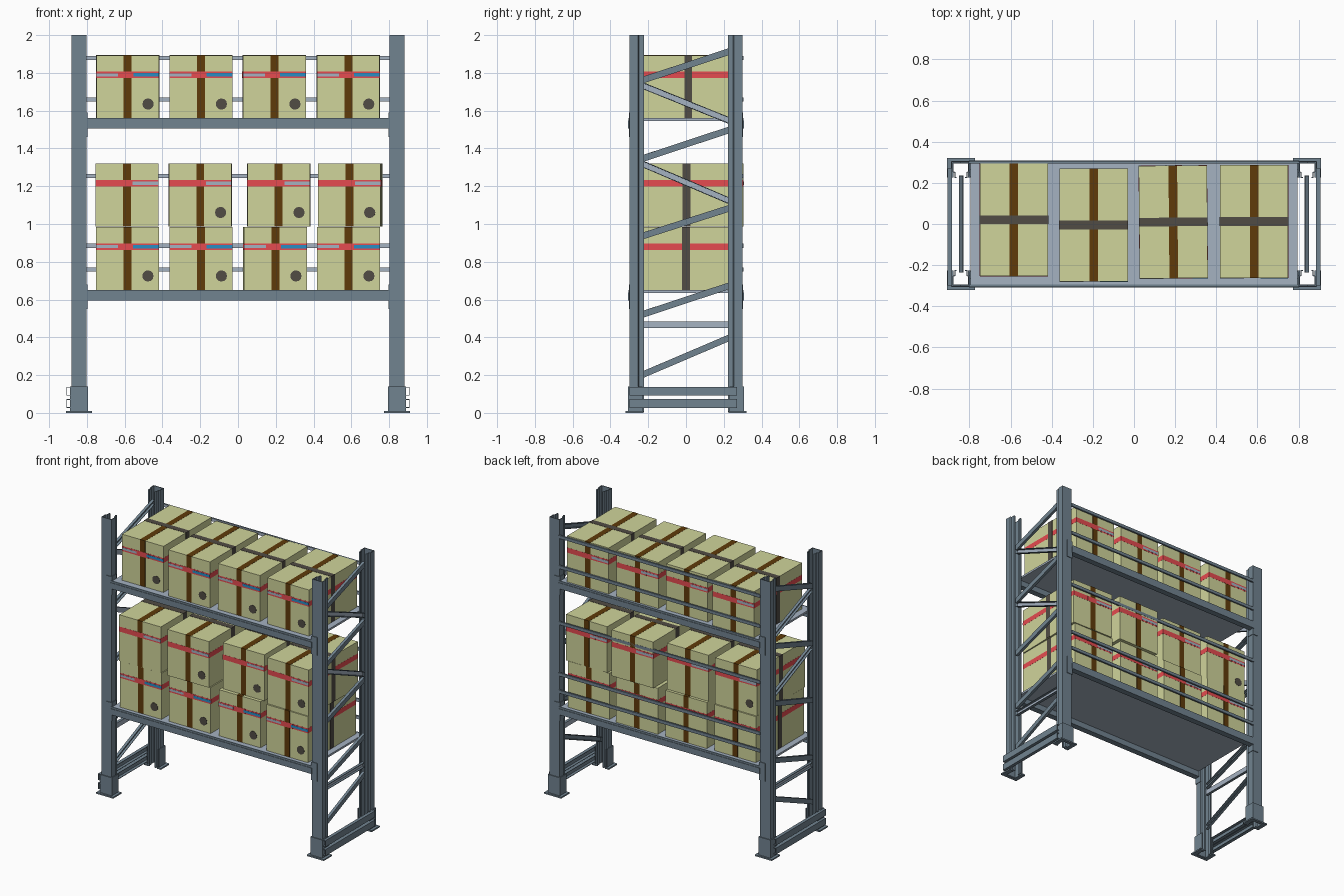
import bpy, bmesh, math
from mathutils import Matrix, Vector

if "Cube" in bpy.data.objects:
    bpy.data.objects.remove(bpy.data.objects["Cube"])


def mat(name, rgb):
    m = bpy.data.materials.new(name)
    m.diffuse_color = (*rgb, 1)
    m.use_nodes = True
    m.node_tree.nodes["Principled BSDF"].inputs["Base Color"].default_value = m.diffuse_color
    return m


STEEL = mat("dark_steel", (0.166, 0.228, 0.280))
LIGHT = mat("light_steel", (0.375, 0.445, 0.535))
CARD = mat("cardboard", (0.630, 0.660, 0.328))
BROWN = mat("brown_tape", (0.115, 0.043, 0.003))
DARK = mat("dark_strap", (0.082, 0.072, 0.058))
RED = mat("red_band", (0.790, 0.070, 0.080))
BLUE = mat("blue_label", (0.022, 0.270, 0.560))


def finish(bm, name, mats, matrix=None):
    me = bpy.data.meshes.new(name)
    bmesh.ops.recalc_face_normals(bm, faces=bm.faces)
    bm.to_mesh(me)
    bm.free()
    for m in mats:
        me.materials.append(m)
    ob = bpy.data.objects.new(name, me)
    if matrix:
        ob.matrix_world = matrix
    bpy.context.collection.objects.link(ob)
    return ob


def add_box(bm, x, y, z, idx=0):
    """Box from three (min, max) ranges."""
    lo, hi = Vector((x[0], y[0], z[0])), Vector((x[1], y[1], z[1]))
    size = hi - lo
    m = Matrix.Translation((lo + hi) / 2) @ Matrix.Diagonal((*[abs(s) for s in size], 1))
    vs = bmesh.ops.create_cube(bm, size=1, matrix=m)["verts"]
    for f in {f for v in vs for f in v.link_faces}:
        f.material_index = idx


def box(name, x, y, z, mats=(STEEL,), rule=None):
    bm = bmesh.new()
    add_box(bm, x, y, z)
    bmesh.ops.recalc_face_normals(bm, faces=bm.faces)
    bm.normal_update()
    if rule:
        for f in bm.faces:
            f.material_index = rule(f.normal)
    return finish(bm, name, mats)


def channel(name, path, start, end, thick, m=STEEL):
    """Folded sheet: 3D path swept from start to end offsets."""
    bm = bmesh.new()
    a = [bm.verts.new(Vector(p) + Vector(start)) for p in path]
    b = [bm.verts.new(Vector(p) + Vector(end)) for p in path]
    for i in range(len(path) - 1):
        bm.faces.new((a[i], a[i + 1], b[i + 1], b[i]))
    ob = finish(bm, name, [m])
    mod = ob.modifiers.new("sheet", "SOLIDIFY")
    mod.thickness, mod.offset, mod.use_even_offset = thick, 0, True
    return ob


# Uprights, boots and foot plates at the four corners
for sx in (-1, 1):
    side = "left" if sx < 0 else "right"
    for sy in (-1, 1):
        tag = side + ("_front" if sy < 0 else "_back")
        cx = 0.842 * sx
        prof = [(-0.02, .225), (-.029, .225), (-.029, .25), (-.038, .255), (-.038, .296),
                (.038, .296), (.038, .255), (.029, .25), (.029, .225), (.02, .225)]
        channel("upright_" + tag, [(cx + u, sy * v, 0) for u, v in prof],
                (0, 0, 0.004), (0, 0, 2), 0.005)
        boot = [(-.045, .23), (-.045, .304), (.045, .304), (.045, .23)]
        channel("boot_" + tag, [(cx + u, sy * v, 0) for u, v in boot],
                (0, 0, 0.004), (0, 0, 0.14), 0.006)
        bm = bmesh.new()
        for u0, u1, v0, v1 in ((-.068, .068, .296, .32), (-.068, -.036, .225, .296),
                               (.036, .068, .225, .296)):
            add_box(bm, (cx + u0, cx + u1), sorted((sy * v0, sy * v1)), (0, .01))
        finish(bm, "foot_plate_" + tag, [STEEL])

    # Floor guard rails outside each end frame
    for i, z in enumerate((0.05, 0.115)):
        path = [(sx * .884, 0, z - .021), (sx * .906, 0, z - .021),
                (sx * .906, 0, z + .021), (sx * .884, 0, z + .021)]
        channel(f"guard_rail_{side}_{i}", path, (0, -.30, 0), (0, .27, 0), .004)

    # End frame braces: (z at front, z at back, material)
    braces = [(.20, .40, STEEL), (.467, .467, LIGHT), (.52, .675, STEEL), (.935, 1.085, STEEL),
              (1.32, 1.12, LIGHT), (1.345, 1.50, STEEL), (1.735, 1.545, LIGHT), (1.76, 1.915, STEEL)]
    for i, (z0, z1, m) in enumerate(braces):
        h = .016
        out = .84 - .009 if m is LIGHT else .84 + .009   # web faces in or out
        lip = 1.68 - out
        path = [(sx * lip, 0, -h), (sx * out, 0, -h), (sx * out, 0, h), (sx * lip, 0, h)]
        ob = channel(f"brace_{side}_{i}", path, (0, -.235, z0), (0, .235, z1), .004, STEEL)
        if m is LIGHT:                                   # light web inside the open channel
            ob.data.materials.append(LIGHT)
            ob.data.polygons[1].material_index = 1

# Shelves: deck, step beams and beam end connectors
for lvl, top in (("lower", .65), ("upper", 1.56)):
    box("deck_" + lvl, (-.795, .795), (-.304, .304), (top - .014, top), (LIGHT,))
    for sy, s in ((-1, "front"), (1, "back")):
        box(f"beam_{lvl}_{s}", (-.803, .803), sorted((sy * .308, sy * .265)),
            (top - .055, top - .012))
        box(f"beam_lip_{lvl}_{s}", (-.803, .803), sorted((sy * .3045, sy * .295)),
            (top - .013, top + .001))
        for sx, e in ((-1, "left"), (1, "right")):
            bm = bmesh.new()
            add_box(bm, sorted((sx * .843, sx * .797)), sorted((sy * .298, sy * .303)),
                    (top - .10, top + .03))
            add_box(bm, sorted((sx * .803, sx * .798)), sorted((sy * .303, sy * .25)),
                    (top - .10, top + .03))
            finish(bm, f"connector_{lvl}_{s}_{e}", [STEEL])

# Back stop rails, lighter on the inward face
for i, z in enumerate((.76, .885, 1.255, 1.66, 1.878)):
    box(f"back_rail_{i}", (-.805, .805), (.293, .305), (z - .011, z + .011), (STEEL, LIGHT),
        lambda n: int(n.y < -.5))


def carton(name, x, y, z, turn=0, plain=False):
    w, d, h = .166, .274, .333
    bm = bmesh.new()
    add_box(bm, (-w, w), (-d, d), (0, h), 0)
    e = .001                                             # tape along the length
    add_box(bm, (-.021, .021), (-d - e, d + e), (.001, h + e), 1)
    # printed band: four thin plates around the sides
    e, band = .0016, (.212, .248)
    for s in (-1, 1):
        add_box(bm, (-w, w), sorted((s * d, s * (d + .0006))), band, 3)
        add_box(bm, sorted((s * w, s * (w + .0006))), (-d, d), band, 3)
        add_box(bm, (-.07, .045), sorted((s * d, s * (d + e))), band, 3)
    e = .0016                                            # cross strap
    add_box(bm, (-w - e, w + e), (-.021, .021), (.001, h + e), 2)
    # label stripes: front left, front right, back
    front = (-d - .002, -d)
    if plain:
        add_box(bm, (.03, w), front, (.221, .239), 5)
    else:
        add_box(bm, (-w, -.05), front, (.222, .238), 5)
        add_box(bm, (.03, w), front, (.221, .239), 4)
    add_box(bm, (-w, -.03), (d, d + .002), (.221, .239), 5)
    m = Matrix.Translation((.108, -d, .075)) @ Matrix.Rotation(math.pi / 2, 4, 'X')
    vs = bmesh.ops.create_cone(bm, cap_ends=True, segments=12, radius1=.03, radius2=.03,
                               depth=.004, matrix=m)["verts"]
    for f in {f for v in vs for f in v.link_faces}:
        f.material_index = 2                             # round mark
    finish(bm, name, [CARD, BROWN, DARK, RED, BLUE, LIGHT],
           Matrix.Translation((x, y, z)) @ Matrix.Rotation(math.radians(turn), 4, 'Z'))


# Cartons: rows of (x, y, turn)
rows = {
    "bottom": (.65, [(-.585, 0, 0), (-.196, .005, 0), (.196, .01, .5), (.585, 0, 0)]),
    "middle": (.986, [(-.588, -.005, 180), (-.2, -.01, 0), (.215, .03, 0), (.594, .005, -1)]),
    "top": (1.56, [(-.584, .02, 0), (-.196, -.005, 0), (.191, .01, .5), (.584, .012, 0)]),
}
for row, (z, items) in rows.items():
    for i, (x, y, turn) in enumerate(items):
        carton(f"carton_{row}_{i}", x, y, z, turn, row == "middle")
